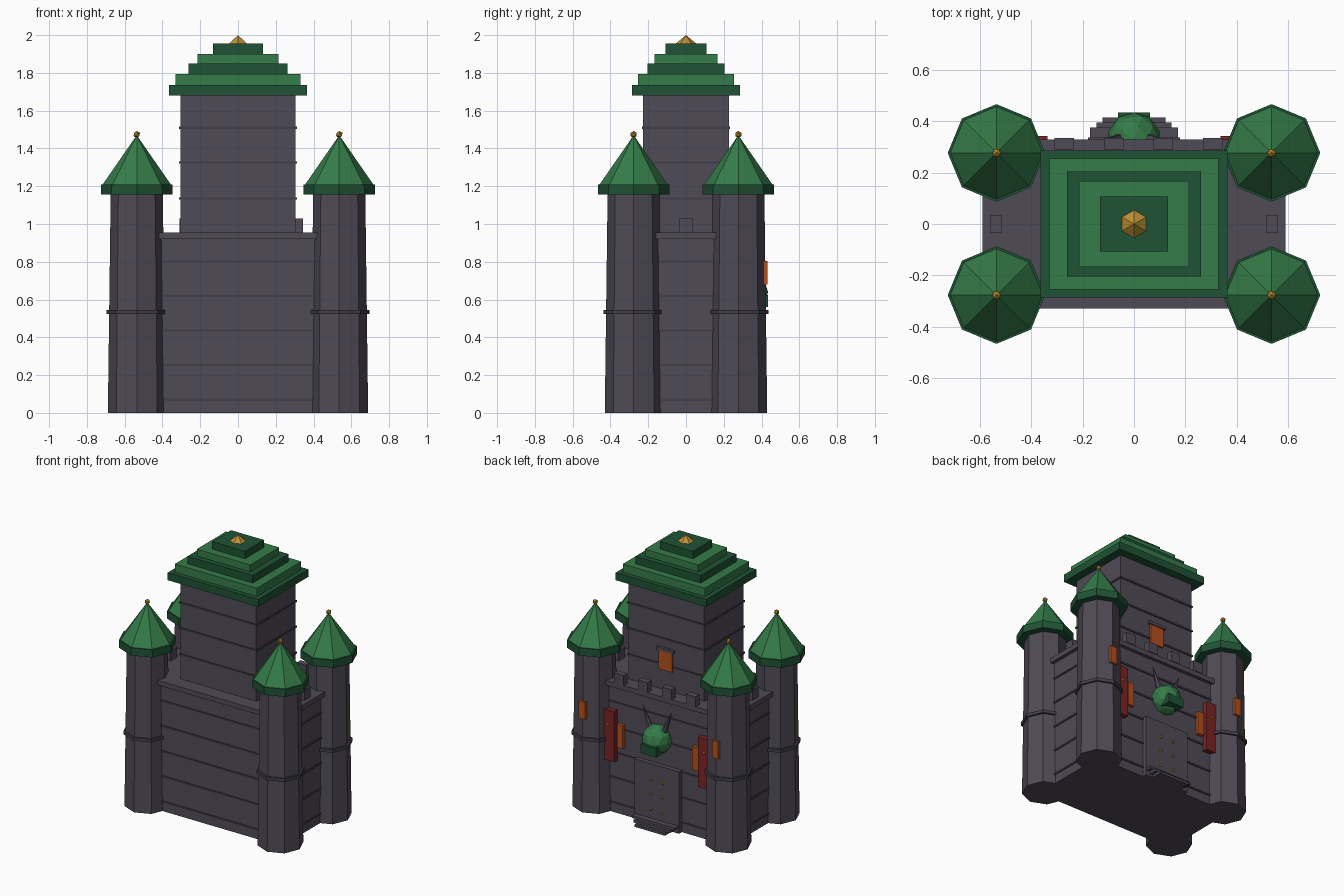
import bpy, math
from mathutils import Vector

cube = bpy.data.objects.get("Cube")
if cube:
    bpy.data.objects.remove(cube, do_unlink=True)


def material(name, r, g, b):
    m = bpy.data.materials.new(name)
    m.use_nodes = True
    m.diffuse_color = (r, g, b, 1)
    m.node_tree.nodes["Principled BSDF"].inputs["Base Color"].default_value = (r, g, b, 1)
    return m


STONE = material("grey stone", 0.08, 0.07, 0.095)
DARK = material("dark stone", 0.055, 0.049, 0.066)
GREEN = material("roof green", 0.035, 0.2, 0.065)
DEEP = material("deep green", 0.014, 0.085, 0.035)
GOLD = material("gold", 0.5, 0.28, 0.03)
ORANGE = material("window orange", 0.45, 0.08, 0.013)
RED = material("banner red", 0.2, 0.017, 0.018)


def finish(name, mat):
    ob = bpy.context.object
    ob.name = name
    ob.data.materials.append(mat)
    return ob


def box(name, mat, x, y, z):
    """Box from its (low, high) range on each axis."""
    bpy.ops.mesh.primitive_cube_add(size=1)
    ob = finish(name, mat)
    for v in ob.data.vertices:
        v.co = [r[0] if c < 0 else r[1] for c, r in zip(v.co, (x, y, z))]
    return ob


def block(name, mat, hx, hy, z0, z1):
    """Box centred on the vertical axis."""
    return box(name, mat, (-hx, hx), (-hy, hy), (z0, z1))


def frustum(name, mat, sides, x, y, z0, z1, r0, r1):
    bpy.ops.mesh.primitive_cone_add(vertices=sides, radius1=r0, radius2=r1,
                                    depth=z1 - z0, location=(x, y, (z0 + z1) / 2))
    return finish(name, mat)


def ball(name, mat, r, loc, detail=1):
    bpy.ops.mesh.primitive_ico_sphere_add(subdivisions=detail, radius=r, location=loc)
    return finish(name, mat)


# Main hall with string courses and parapet
block("hall", STONE, 0.565, 0.305, 0, 0.92)
for i in range(5):
    z = 0.07 + 0.183 * i
    block("hall_course", DARK, 0.572, 0.312, z - 0.006, z + 0.006)
block("parapet", STONE, 0.59, 0.33, 0.92, 0.955)

# Battlements along the back and one on each side
for i in range(6):
    x = -0.465 + 0.193 * i
    box("merlon", STONE, (x - 0.038, x + 0.038), (0.29, 0.335), (0.955, 1.03))
for s in (-1, 1):
    x = 0.538 * s
    box("side_merlon", STONE, (x - 0.021, x + 0.021), (-0.035, 0.035), (0.955, 1.03))

# Keep with string courses
block("keep", STONE, 0.305, 0.227, 0.955, 1.68)
for z in (1.135, 1.325, 1.51):
    block("keep_course", DARK, 0.312, 0.234, z - 0.006, z + 0.006)
box("keep_window", ORANGE, (-0.055, 0.055), (0.22, 0.238), (1.1, 1.24))
box("keep_lintel", STONE, (-0.07, 0.07), (0.22, 0.245), (1.24, 1.262))

# Stepped roof
tiers = ((0.365, 0.287, 1.735), (0.33, 0.255, 1.795), (0.262, 0.205, 1.85),
         (0.215, 0.167, 1.9), (0.132, 0.108, 1.955))
base = 1.68
for i, (hx, hy, top) in enumerate(tiers):
    block("roof_tier", GREEN if i % 2 else DEEP, hx, hy, base, top)
    base = top
frustum("roof_finial", GOLD, 6, 0, 0, 1.955, 2.0, 0.054, 0)

# Corner towers
for sx in (-1, 1):
    for sy in (-1, 1):
        x, y = 0.536 * sx, 0.277 * sy
        frustum("tower_shaft", STONE, 8, x, y, 0, 1.16, 0.153, 0.138)
        frustum("tower_ring", DARK, 8, x, y, 0.523, 0.546, 0.16, 0.16)
        frustum("tower_eave", DEEP, 8, x, y, 1.155, 1.21, 0.19, 0.19)
        frustum("tower_roof", GREEN, 8, x, y, 1.21, 1.47, 0.18, 0)
        ball("tower_finial", GOLD, 0.019, (x, y, 1.474))
    box("tower_window", ORANGE, (x - 0.025, x + 0.025), (0.4, 0.432), (0.68, 0.805))

    # Hall windows and banners
    c = 0.302 * sx
    box("hall_window", ORANGE, (c - 0.024, c + 0.024), (0.3, 0.33), (0.49, 0.66))
    c = 0.386 * sx
    box("banner", RED, (c - 0.048, c + 0.048), (0.3, 0.343), (0.385, 0.75))
    ball("banner_stud", GOLD, 0.012, (c, 0.345, 0.645))

# Door, studs and steps
box("door", STONE, (-0.18, 0.18), (0.3, 0.337), (0, 0.45))
for sx in (-1, 1):
    for z in (0.12, 0.23, 0.335):
        ball("door_stud", GOLD, 0.011, (0.05 * sx, 0.338, z))
for i in range(3):
    hx = 0.122 + 0.025 * i
    box("step", STONE, (-hx, hx), (0.3, 0.416 - 0.02 * i), (0.018 * i, 0.018 * i + 0.018))

# Horned head over the door
ball("head", GREEN, 0.105, (0, 0.33, 0.64), 2)
box("snout", DEEP, (-0.062, 0.062), (0.35, 0.434), (0.56, 0.625))
for s in (-1, 1):
    a, b = Vector((0.06 * s, 0.33, 0.71)), Vector((0.115 * s, 0.33, 0.86))
    bpy.ops.mesh.primitive_cone_add(vertices=6, radius1=0.022, radius2=0,
                                    depth=(b - a).length, location=(a + b) / 2,
                                    rotation=(b - a).to_track_quat("Z", "Y").to_euler())
    finish("horn", STONE)
